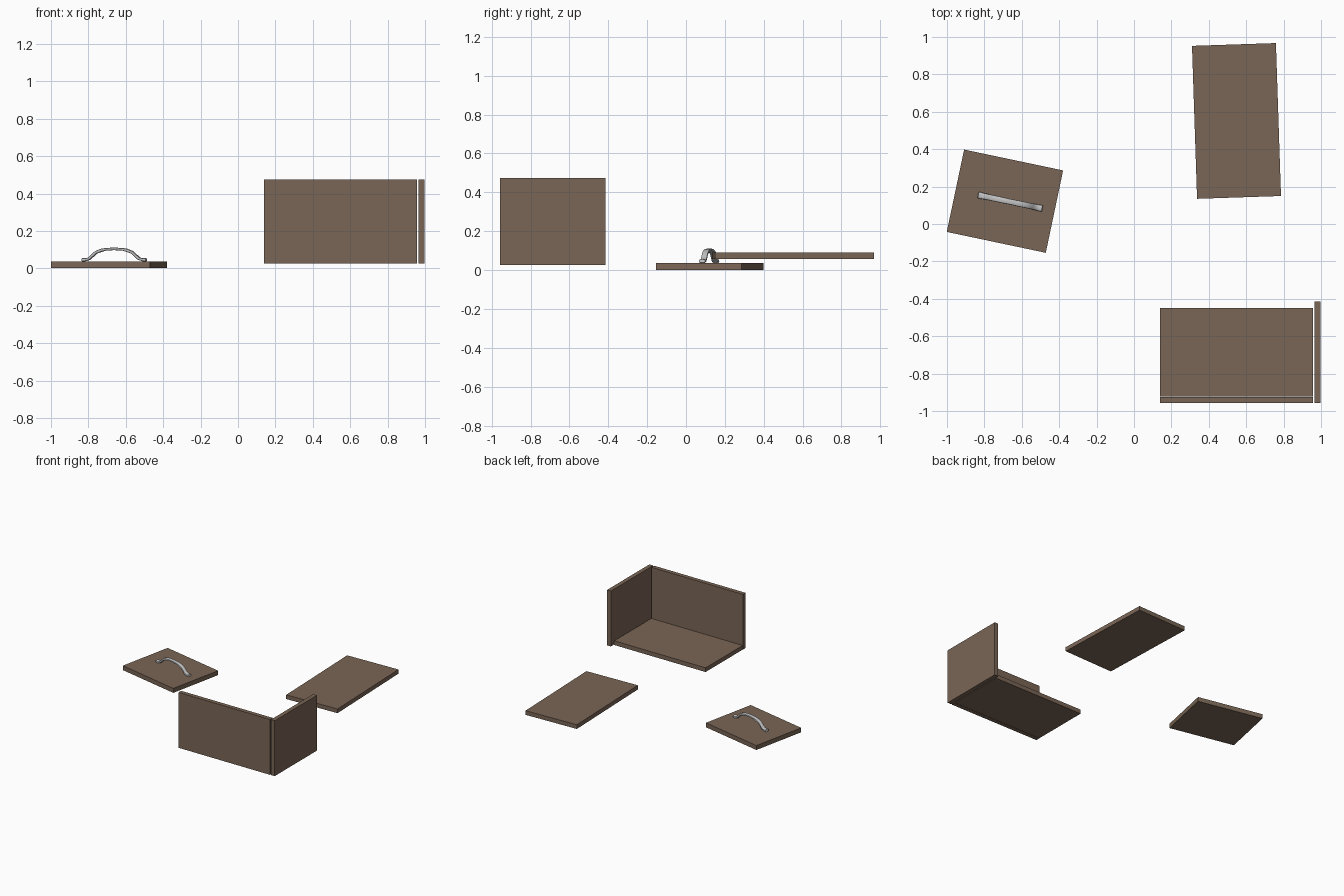
import bpy, bmesh, math
from mathutils import Matrix

if "Cube" in bpy.data.objects:
    bpy.data.objects.remove(bpy.data.objects["Cube"])


def material(name, rgb):
    m = bpy.data.materials.new(name)
    m.diffuse_color = (*rgb, 1)
    m.use_nodes = True
    m.node_tree.nodes["Principled BSDF"].inputs["Base Color"].default_value = m.diffuse_color
    return m


WOOD = material("brown wood", (0.195, 0.133, 0.093))
METAL = material("pale metal", (0.55, 0.55, 0.56))


def finish(name, bm, mat, matrix):
    bmesh.ops.recalc_face_normals(bm, faces=bm.faces)
    me = bpy.data.meshes.new(name)
    bm.to_mesh(me)
    bm.free()
    me.materials.append(mat)
    ob = bpy.data.objects.new(name, me)
    ob.matrix_world = matrix
    bpy.context.collection.objects.link(ob)
    return ob


def board(name, centre, size, turn=0):
    bm = bmesh.new()
    bmesh.ops.create_cube(bm, size=1)
    bmesh.ops.scale(bm, vec=size, verts=bm.verts)
    return finish(name, bm, WOOD, Matrix.Translation(centre)
                  @ Matrix.Rotation(math.radians(turn), 4, 'Z'))


# corner of the box still joined: floor, long side and end
board("floor_board", (0.548, -0.686, 0.045), (0.818, 0.474, 0.034))
board("side_board", (0.548, -0.941, 0.251), (0.818, 0.034, 0.448))
board("end_board", (0.981, -0.686, 0.251), (0.034, 0.542, 0.448))

# loose boards
board("loose_side_board", (0.548, 0.551, 0.074), (0.449, 0.818, 0.034), 1.9)
board("loose_end_board", (-0.69, 0.122, 0.019), (0.541, 0.45, 0.036), -11.9)

# arched handle: half of the path as (distance, height, half width, half thickness)
half = [(0.0, 0.104, 0.015, 0.007), (0.045, 0.102, 0.016, 0.007),
        (0.07, 0.096, 0.016, 0.009), (0.1, 0.085, 0.016, 0.008),
        (0.118, 0.068, 0.016, 0.008), (0.135, 0.052, 0.016, 0.008),
        (0.155, 0.046, 0.017, 0.008), (0.168, 0.046, 0.018, 0.010),
        (0.175, 0.047, 0.016, 0.009)]
path = [(-u, z, w, t) for u, z, w, t in half[:0:-1]] + half
SIDES = 12
bm = bmesh.new()
rings = []
for i, (u, z, w, t) in enumerate(path):
    a, b = path[max(i - 1, 0)], path[min(i + 1, len(path) - 1)]
    ang = math.atan2(b[1] - a[1], b[0] - a[0])
    ring = []
    for k in range(SIDES):
        p = 2 * math.pi * k / SIDES
        c, s = math.cos(p), math.sin(p)
        # rounded rectangle section
        y = w * math.copysign(abs(c) ** 0.6, c)
        n = t * math.copysign(abs(s) ** 0.6, s)
        ring.append(bm.verts.new((u - n * math.sin(ang), y, z + n * math.cos(ang))))
    rings.append(ring)
for r, q in zip(rings, rings[1:]):
    for k in range(SIDES):
        bm.faces.new((r[k], r[(k + 1) % SIDES], q[(k + 1) % SIDES], q[k]))
bm.faces.new(rings[0])
bm.faces.new(rings[-1])
handle = finish("handle", bm, METAL, Matrix.Translation((-0.662, 0.119, 0))
                @ Matrix.Rotation(math.radians(-11.9), 4, 'Z'))
bpy.context.view_layer.objects.active = handle
handle.select_set(True)
bpy.ops.object.shade_smooth_by_angle(angle=math.radians(40))
